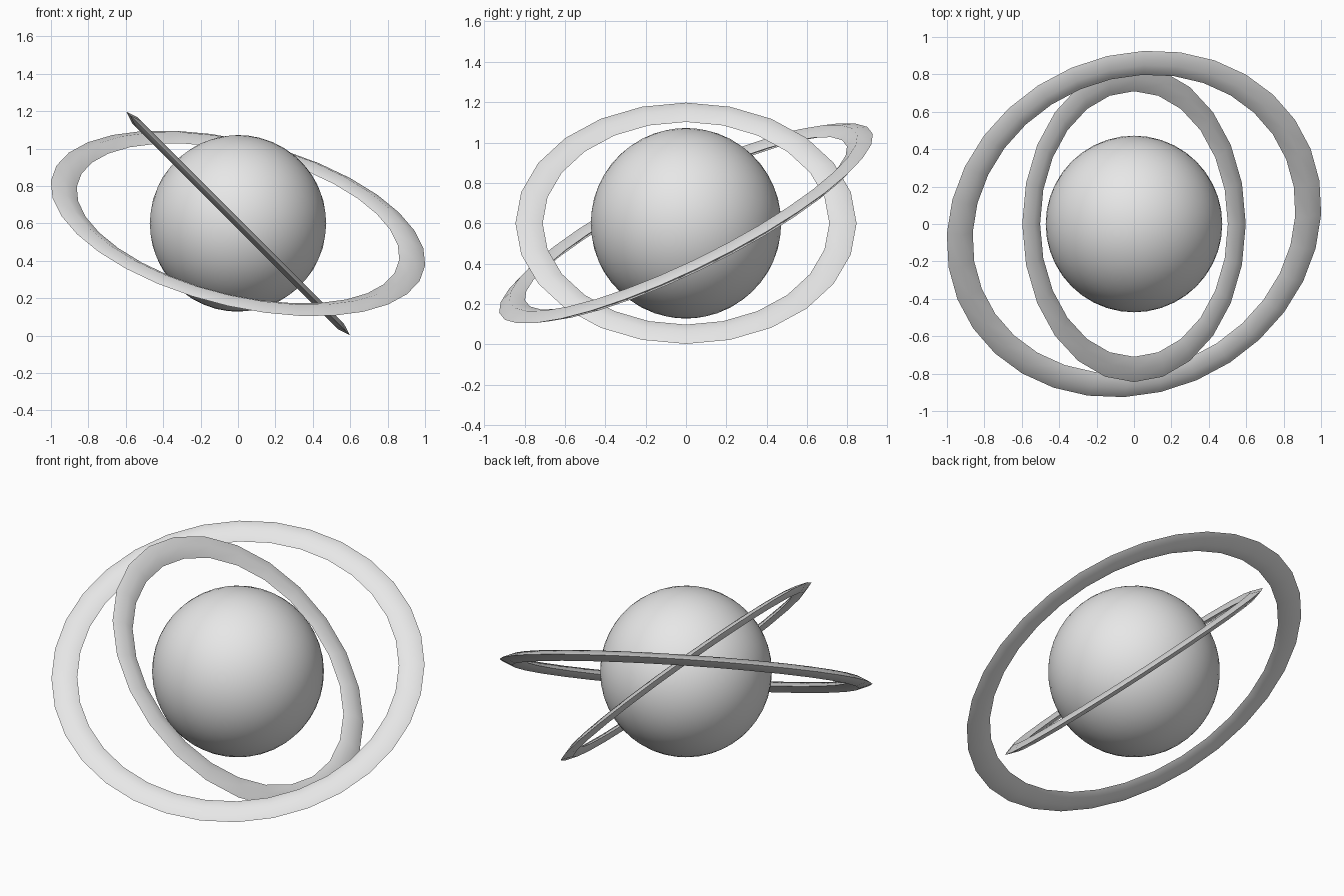
import bpy
import math
from mathutils import Vector

cube = bpy.data.objects.get("Cube")
if cube:
    bpy.data.objects.remove(cube, do_unlink=True)

CENTRE = Vector((0, 0, 0.6))

# One plain grey for every part
grey = bpy.data.materials.new("light_grey")
grey.use_nodes = True
colour = (0.8, 0.8, 0.8, 1)
grey.diffuse_color = colour
grey.node_tree.nodes["Principled BSDF"].inputs["Base Color"].default_value = colour


def finish(name, angle):
    obj = bpy.context.object
    obj.name = name
    obj.data.materials.append(grey)
    bpy.ops.object.shade_smooth_by_angle(angle=math.radians(angle))
    return obj


def ring(name, outer, inner, half_thickness, segments, normal):
    """Flattened ring with a diamond section, tilted to face along normal."""
    half_width = (outer - inner) / 2
    bpy.ops.mesh.primitive_torus_add(
        major_radius=(outer + inner) / 2, minor_radius=half_width,
        major_segments=segments, minor_segments=4, location=CENTRE)
    obj = bpy.context.object
    for v in obj.data.vertices:
        v.co.z *= half_thickness / half_width
    # Soft ridge along the flat sides, sharp inner and outer rims
    finish(name, 70)
    obj.rotation_mode = "QUATERNION"
    obj.rotation_quaternion = Vector((0, 0, 1)).rotation_difference(Vector(normal))
    return obj


# Globe
bpy.ops.mesh.primitive_ico_sphere_add(subdivisions=4, radius=0.472, location=CENTRE)
finish("globe", 60)

# Two crossed rings
ring("inner_ring", 0.845, 0.71, 0.022, 24, (1, 0, 1))
ring("outer_ring", 1.027, 0.885, 0.03, 32, (0.22, -0.431, 0.876))
